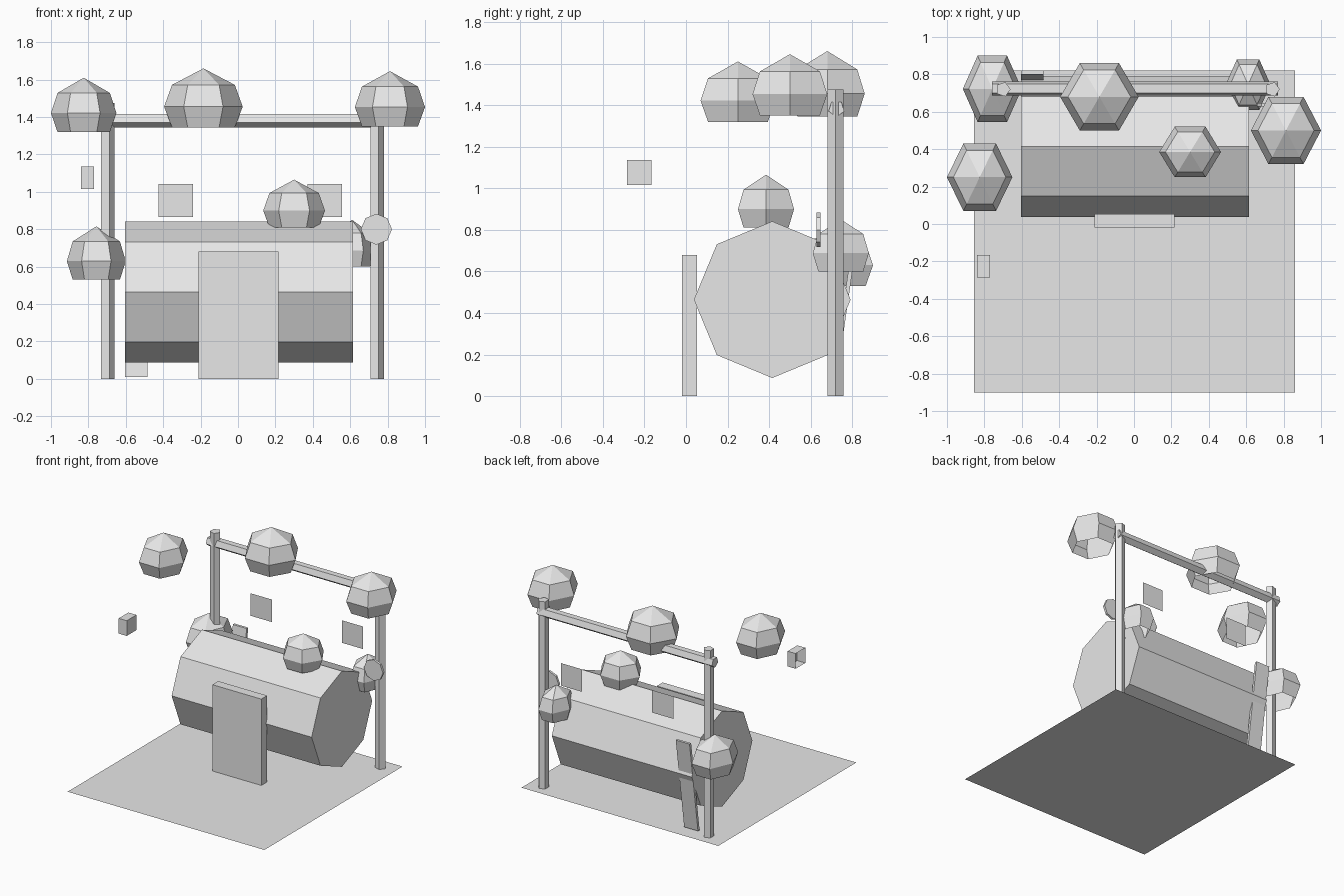
import bpy, bmesh, math
from mathutils import Matrix, Vector

if "Cube" in bpy.data.objects:
    bpy.data.objects.remove(bpy.data.objects["Cube"])

grey = bpy.data.materials.new("plain_grey")
grey.diffuse_color = (0.8, 0.8, 0.8, 1)
grey.use_nodes = True
grey.node_tree.nodes["Principled BSDF"].inputs["Base Color"].default_value = grey.diffuse_color


def finish(name, bm):
    mesh = bpy.data.meshes.new(name)
    bm.to_mesh(mesh)
    bm.free()
    mesh.materials.append(grey)
    ob = bpy.data.objects.new(name, mesh)
    bpy.context.collection.objects.link(ob)
    return ob


def box(name, lo, hi, skip=None):
    """Axis-aligned box; skip is the direction of a face left open."""
    bm = bmesh.new()
    bmesh.ops.create_cube(bm, size=1)
    for v in bm.verts:
        v.co = [lo[i] + (v.co[i] + 0.5) * (hi[i] - lo[i]) for i in range(3)]
    bm.normal_update()
    if skip:
        gone = [f for f in bm.faces if f.normal.dot(Vector(skip)) > 0.9]
        bmesh.ops.delete(bm, geom=gone, context='FACES')
    return finish(name, bm)


def plane(name, corners):
    bm = bmesh.new()
    bm.faces.new([bm.verts.new(c) for c in corners])
    return finish(name, bm)


def prism(name, centre, axis, sides, r, length, turn=0):
    """Regular prism along an axis; the first corner is at angle turn."""
    bm = bmesh.new()
    rings = []
    for h in (-length / 2, length / 2):
        ring = []
        for i in range(sides):
            a = turn + 2 * math.pi * i / sides
            ring.append(bm.verts.new((r * math.cos(a), r * math.sin(a), h)))
        rings.append(ring)
    bm.faces.new(rings[0][::-1])
    bm.faces.new(rings[1])
    for i in range(sides):
        j = (i + 1) % sides
        bm.faces.new((rings[0][i], rings[0][j], rings[1][j], rings[1][i]))
    rot = {'X': Matrix.Rotation(math.pi / 2, 4, 'Y'),
           'Y': Matrix.Rotation(math.pi / 2, 4, 'X'),
           'Z': Matrix()}[axis]
    bm.transform(Matrix.Translation(centre) @ rot)
    return finish(name, bm)


def tuft(name, x0, x1, y0, y1, z0, z1):
    """Six-sided dome with an open, flat underside."""
    bm = bmesh.new()
    cx, cy, h = (x0 + x1) / 2, (y0 + y1) / 2, z1 - z0
    rx, ry = (x1 - x0) / 2, (y1 - y0) / 2 / math.sin(math.pi / 3)
    rings = []
    for r, t in ((0.8, 0), (1, 0.35), (0.8, 0.72)):
        rings.append([bm.verts.new((cx + rx * r * math.cos(k * math.pi / 3),
                                    cy + ry * r * math.sin(k * math.pi / 3),
                                    z0 + t * h)) for k in range(6)])
    top = bm.verts.new((cx, cy, z1))
    for k in range(6):
        j = (k + 1) % 6
        for a, b in zip(rings, rings[1:]):
            bm.faces.new((a[k], a[j], b[j], b[k]))
        bm.faces.new((rings[2][k], rings[2][j], top))
    return finish(name, bm)


# base sheet
plane("base_sheet", [(-0.855, -0.9, 0), (0.86, -0.9, 0), (0.86, 0.82, 0), (-0.855, 0.82, 0)])

# octagonal barrel body and front door slab
prism("barrel_body", (0.005, 0.415, 0.464), 'X', 8, 0.377, 1.22)
box("door_slab", (-0.21, -0.02, 0), (0.217, 0.053, 0.68))

# five-sided posts and cross beam
for side, x in (("left", -0.70), ("right", 0.74)):
    prism(side + "_post", (x, 0.72, 0.7375), 'Z', 5, 0.04, 1.475)
prism("cross_beam", (0.005, 0.724, 1.383), 'X', 5, 0.04, 1.53)

# leafy tufts
for i, b in enumerate([(-1, -0.65, 0.07, 0.43, 1.32, 1.61),
                       (-0.395, 0.025, 0.50, 0.86, 1.345, 1.66),
                       (0.625, 1.0, 0.32, 0.68, 1.35, 1.645),
                       (0.135, 0.465, 0.25, 0.52, 0.81, 1.065),
                       (-0.915, -0.60, 0.545, 0.90, 0.53, 0.815),
                       (0.49, 0.73, 0.61, 0.88, 0.60, 0.85)]):
    tuft("tuft_%d" % (i + 1), *b)

# thin square panels behind the barrel
for side, x in (("left", -0.333), ("right", 0.463)):
    w = 0.0925
    plane(side + "_panel", [(x - w, 0.765, 0.865), (x + w, 0.765, 0.865),
                            (x + w, 0.765, 1.042), (x - w, 0.765, 1.042)])

# round plate on the right post
prism("round_plate", (0.74, 0.638, 0.80), 'Y', 8, 0.083, 0.018)

# small bracket box, open on the left
box("bracket_box", (-0.84, -0.285, 1.015), (-0.77, -0.165, 1.135), skip=(-1, 0, 0))

# board leaning behind the barrel, sheared towards the back
board = box("leaning_board", (-0.605, 0.695, 0.01), (-0.485, 0.715, 0.735))
for v in board.data.vertices:
    v.co.y += (v.co.z - 0.01) * 0.145
